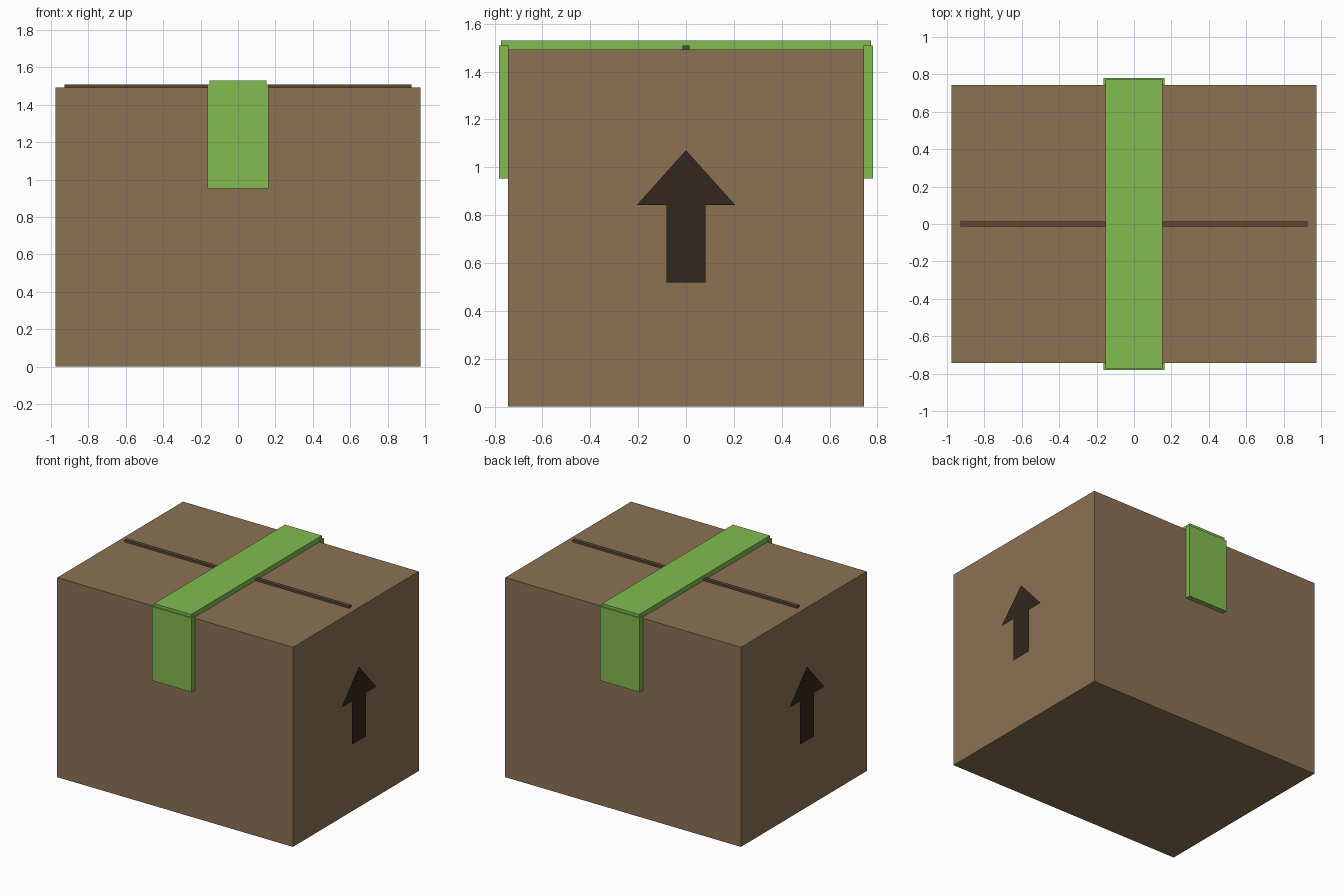
import bpy

if "Cube" in bpy.data.objects:
    bpy.data.objects.remove(bpy.data.objects["Cube"])


def material(name, rgb):
    m = bpy.data.materials.new(name)
    m.diffuse_color = (*rgb, 1)
    m.use_nodes = True
    m.node_tree.nodes["Principled BSDF"].inputs["Base Color"].default_value = m.diffuse_color
    return m


def add_mesh(name, verts, faces, mat):
    me = bpy.data.meshes.new(name)
    me.from_pydata(verts, [], faces)
    me.materials.append(mat)
    ob = bpy.data.objects.new(name, me)
    bpy.context.collection.objects.link(ob)
    return ob


def box(name, lo, hi, mat):
    verts = [(x, y, z) for x in (lo[0], hi[0]) for y in (lo[1], hi[1]) for z in (lo[2], hi[2])]
    faces = [(0, 1, 3, 2), (4, 6, 7, 5), (0, 4, 5, 1), (2, 3, 7, 6), (0, 2, 6, 4), (1, 5, 7, 3)]
    return add_mesh(name, verts, faces, mat)


cardboard = material("cardboard", (0.262, 0.168, 0.087))
seam_brown = material("seam_brown", (0.105, 0.065, 0.035))
tape_green = material("tape_green", (0.223, 0.503, 0.08))
ink = material("ink", (0.031, 0.020, 0.013))

# Carton body and the seam between the top flaps
box("carton", (-0.975, -0.743, 0), (0.975, 0.743, 1.492), cardboard)
box("flap_seam", (-0.928, -0.014, 1.488), (0.928, 0.014, 1.508), seam_brown)

# Tape across the top, with a tail down the front and back
box("tape_top", (-0.153, -0.773, 1.49), (0.153, 0.773, 1.529), tape_green)
box("tape_front", (-0.163, -0.781, 0.954), (0.163, -0.742, 1.508), tape_green)
box("tape_back", (-0.163, 0.742, 0.954), (0.163, 0.781, 1.508), tape_green)

# Flat "this way up" arrows, standing just off both ends
half = [(0.082, 0.518), (0.082, 0.843), (0.205, 0.843), (0, 1.071)]
outline = half + [(-y, z) for y, z in reversed(half[:-1])]
for name, side in (("arrow_right", 1), ("arrow_left", -1)):
    verts = [(side, side * y, z) for y, z in outline]
    # shaft and head as separate faces
    add_mesh(name, verts, [(0, 1, 5, 6), (1, 2, 3, 4, 5)], ink)
